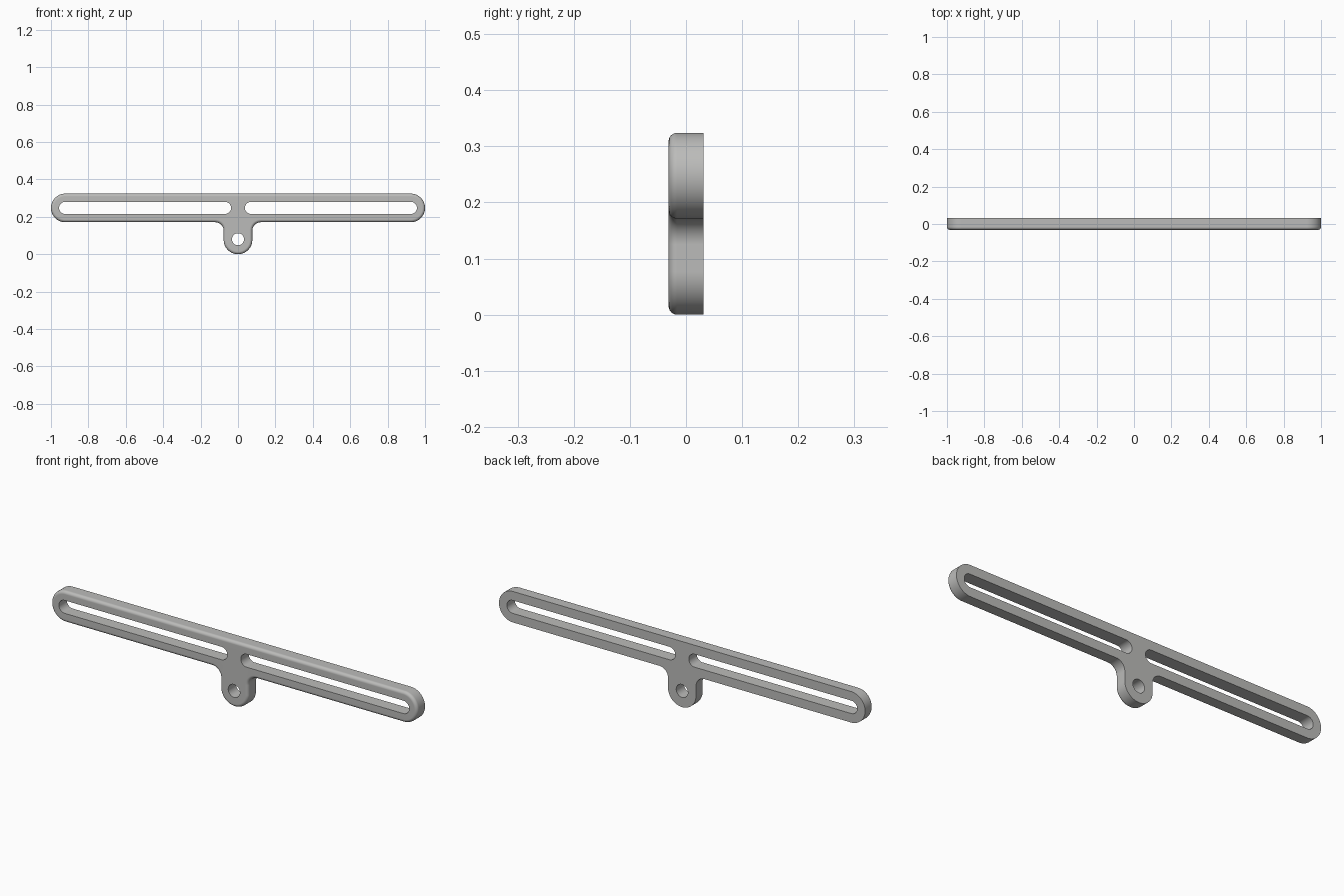
import bpy, bmesh
from math import sin, cos, pi, radians

cube = bpy.data.objects.get("Cube")
if cube:
    bpy.data.objects.remove(cube, do_unlink=True)

R = 0.0765          # radius of the bar ends and of the tab
BAR_Z = 0.2475      # bar centre height
FILLET = 0.046      # inner corner between bar and tab
HALF_DEPTH = 0.031
ROUND = 0.015       # rounding of the front outer edge

grey = bpy.data.materials.new("satin grey")
grey.use_nodes = True
colour = (0.5, 0.5, 0.49, 1)
grey.diffuse_color = colour
grey.node_tree.nodes["Principled BSDF"].inputs["Base Color"].default_value = colour


def arc(cx, cz, r, start, end, n=16):
    angles = [radians(start + (end - start) * i / n) for i in range(n + 1)]
    return [(cx + r * cos(a), cz + r * sin(a)) for a in angles]


def outline(d):
    """Bar with a hanging tab, shrunk inwards by d."""
    r, f = R - d, FILLET + d
    fx, fz = R + FILLET, BAR_Z - R - FILLET
    return (arc(0, R, r, 180, 360, 32)
            + arc(fx, fz, f, 180, 90)
            + arc(1 - R, BAR_Z, r, -90, 90, 32)
            + arc(R - 1, BAR_Z, r, 90, 270, 32)
            + arc(-fx, fz, f, 90, 0))


def slot(x0, x1, r):
    return arc(x1 - r, BAR_Z, r, -90, 90) + arc(x0 + r, BAR_Z, r, 90, 270)


bm = bmesh.new()


def ring(points, y):
    return [bm.verts.new((x, y, z)) for x, z in points]


def edges_of(loop):
    return [bm.edges.get((a, b)) for a, b in zip(loop, loop[1:] + loop[:1])]


def loft(rings):
    for a, b in zip(rings, rings[1:]):
        for i in range(len(a)):
            j = (i + 1) % len(a)
            bm.faces.new((a[i], a[j], b[j], b[i]))
    return rings[0], rings[-1]


# Outer wall, rounded towards the front
steps = [i * pi / 12 for i in range(7)]
walls = [loft([ring(outline(0), HALF_DEPTH)] + [
    ring(outline(ROUND * (1 - cos(a))), -HALF_DEPTH + ROUND * (1 - sin(a))) for a in steps])]

# Straight walls of the two slots and the tab hole
hole = arc(0, 0.08, 0.032, 0, 360, 32)[:-1]
for shape in (slot(-0.957, -0.037, 0.032), slot(0.037, 0.957, 0.032), hole):
    walls.append(loft([ring(shape, HALF_DEPTH), ring(shape, -HALF_DEPTH)]))

# Flat back and front faces with the openings left free
for side in (0, 1):
    edges = [e for wall in walls for e in edges_of(wall[side])]
    bmesh.ops.triangle_fill(bm, edges=edges, use_beauty=True, use_dissolve=False)
bmesh.ops.recalc_face_normals(bm, faces=bm.faces)

mesh = bpy.data.meshes.new("slotted_bracket")
bm.to_mesh(mesh)
bm.free()
mesh.materials.append(grey)
bracket = bpy.data.objects.new("slotted_bracket", mesh)
bpy.context.collection.objects.link(bracket)

bpy.ops.object.select_all(action='DESELECT')
bracket.select_set(True)
bpy.context.view_layer.objects.active = bracket
bpy.ops.object.shade_smooth_by_angle(angle=radians(30))
weighted = bracket.modifiers.new("even_shading", 'WEIGHTED_NORMAL')
weighted.keep_sharp = True
